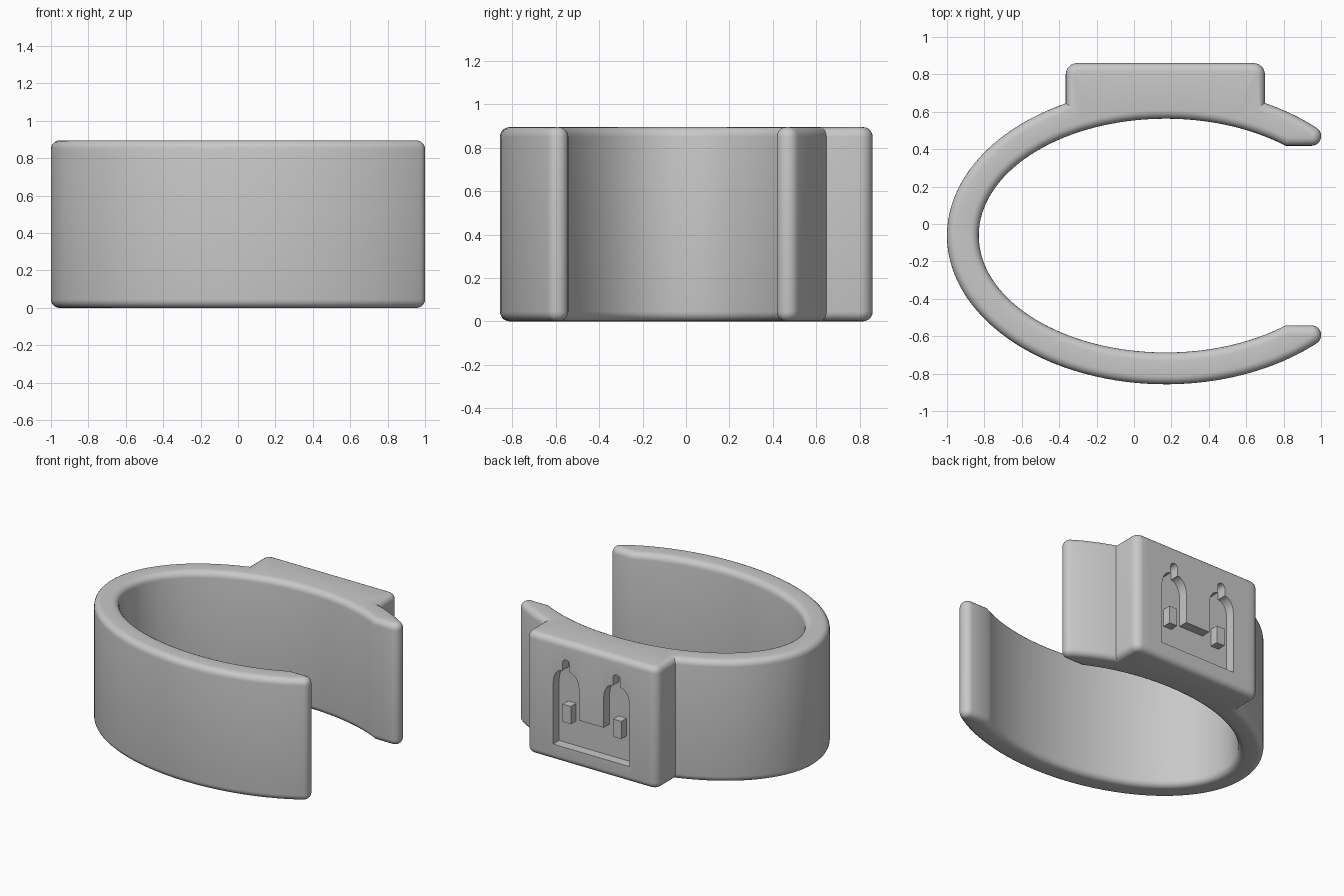
import bpy, bmesh, math
from mathutils import Vector

if "Cube" in bpy.data.objects:
    bpy.data.objects.remove(bpy.data.objects["Cube"])

H, R = 0.895, 0.045          # band height, rim rounding
CX, CY = 0.17, -0.062        # ellipse centre
PAD_L, PAD_R, PAD_Y = -0.365, 0.70, 0.86

grey = bpy.data.materials.new("grey plastic")
grey.diffuse_color = (0.58, 0.58, 0.58, 1)
grey.use_nodes = True
grey.node_tree.nodes["Principled BSDF"].inputs["Base Color"].default_value = grey.diffuse_color


def ellipse(rx, ry, a0, a1, n):
    return [(CX + rx * math.cos(a0 + (a1 - a0) * i / n),
             CY + ry * math.sin(a0 + (a1 - a0) * i / n)) for i in range(n + 1)]


def fillet(before, corner, after, r, n=6):
    """Arc that rounds a corner between two neighbouring points."""
    c = Vector(corner)
    u, v = (Vector(before) - c).normalized(), (Vector(after) - c).normalized()
    half = u.angle(v) / 2
    mid = c + (u + v).normalized() * (r / math.sin(half))
    t = r / math.tan(half)
    s, e = (c + u * t - mid).normalized(), (c + v * t - mid).normalized()
    return [tuple(mid + s.slerp(e, i / n) * r) for i in range(n + 1)]


def inset(pts, d):
    """Offset a counter-clockwise outline inwards."""
    out = []
    for i, p in enumerate(pts):
        p = Vector(p)
        e1 = (p - Vector(pts[i - 1])).normalized()
        e2 = (Vector(pts[(i + 1) % len(pts)]) - p).normalized()
        n1, n2 = Vector((-e1.y, e1.x)), Vector((-e2.y, e2.x))
        out.append(tuple(p + (n1 + n2) * (d / (1 + n1.dot(n2)))))
    return out


def sweep_angle(v):
    return math.atan2(v.co.y - CY, v.co.x - CX) % (2 * math.pi)


def zip_cap(bm, loop, split):
    """Fill a C-shaped cap with triangles between its outer and inner chains."""
    outer, inner = loop[:split], loop[split:][::-1]
    i = j = 0
    while i < len(outer) - 1 or j < len(inner) - 1:
        if j == len(inner) - 1 or (i < len(outer) - 1 and
                                   sweep_angle(outer[i + 1]) <= sweep_angle(inner[j + 1])):
            bm.faces.new((outer[i], outer[i + 1], inner[j]))
            i += 1
        else:
            bm.faces.new((outer[i], inner[j + 1], inner[j]))
            j += 1


def loft(name, rings, split=None):
    bm = bmesh.new()
    loops = [[bm.verts.new(p) for p in ring] for ring in rings]
    n = len(loops[0])
    for a, b in zip(loops, loops[1:]):
        for i in range(n):
            bm.faces.new((a[i], a[(i + 1) % n], b[(i + 1) % n], b[i]))
    for loop in (loops[0], loops[-1]):
        if split:
            zip_cap(bm, loop, split)
        else:
            bm.faces.new(loop)
    bmesh.ops.recalc_face_normals(bm, faces=bm.faces)
    me = bpy.data.meshes.new(name)
    bm.to_mesh(me)
    bm.free()
    ob = bpy.data.objects.new(name, me)
    bpy.context.collection.objects.link(ob)
    me.materials.append(grey)
    return ob


# Band outline: outer ellipse with mounting pad, rounded tips, inner ellipse
RX, RY, IX, IY = 1.17, 0.795, 1.0, 0.625


def outer_angle(x):
    return math.acos((x - CX) / RX)


def outer_y(x):
    return CY + RY * math.sin(outer_angle(x))


a_in = math.acos(0.64)
in_x, in_y = CX + IX * 0.64, IY * math.sin(a_in)
a_tip = outer_angle(0.96)
near = (0.96, 2 * CY - outer_y(0.96))
low_out, low_in = (1.0, 2 * CY - outer_y(1.0)), (1.0, CY - in_y)
tip_outer = fillet(near, low_out, low_in, 0.05)
tip_inner = fillet(low_out, low_in, (in_x, CY - in_y), 0.05)


def flip(pts):
    return [(x, 2 * CY - y) for x, y in reversed(pts)]


base_l, base_r = (PAD_L, outer_y(PAD_L)), (PAD_R, outer_y(PAD_R))
top_l, top_r = (PAD_L, PAD_Y), (PAD_R, PAD_Y)
pad_top = [(PAD_R - 0.06 + (PAD_L - PAD_R + 0.12) * i / 20, PAD_Y) for i in range(1, 20)]

outer_chain = (flip(tip_outer)
               + ellipse(RX, RY, a_tip, outer_angle(PAD_R), 10)
               + fillet(base_r, top_r, top_l, 0.06)
               + pad_top
               + fillet(top_r, top_l, base_l, 0.06)
               + ellipse(RX, RY, outer_angle(PAD_L), 2 * math.pi - a_tip, 80)
               + tip_outer)
inner_chain = tip_inner + ellipse(IX, IY, 2 * math.pi - a_in, a_in, 96) + flip(tip_inner)
outline = outer_chain + inner_chain

# Band body with rounded top and bottom rims
STEPS = 5
rim = [(R * (1 - math.cos(k)), R * (1 - math.sin(k)))
       for k in (math.pi / 2 * i / STEPS for i in range(STEPS + 1))]
levels = [(d, z) for d, z in reversed(rim)] + [(d, H - z) for d, z in rim]
rings = [[(x, y, z) for x, y in (inset(outline, d) if d > 1e-6 else outline)]
         for d, z in levels]
band = loft("band", rings, len(outer_chain))

# Pocket: wide base with two arched arms ending in narrow slots
MID, DEPTH = (PAD_L + PAD_R) / 2, 0.07
ARM, HALF, ARM_W, SLOT = 0.205, 0.31, 0.105, 0.03
Z0, Z_STEP, Z_ARCH, Z_NECK, Z_SLOT = 0.12, 0.35, 0.57, 0.68, 0.735


def arm_side():
    """Right half of one arm, from its shoulder up to the slot top."""
    pts = []
    for i in range(7):
        t = math.pi / 2 * i / 6
        pts.append((SLOT + (ARM_W - SLOT) * math.cos(t),
                    Z_ARCH + (Z_NECK - Z_ARCH) * math.sin(t)))
    for i in range(5):
        t = math.pi / 2 * i / 4
        pts.append((SLOT * math.cos(t), Z_SLOT + SLOT * math.sin(t)))
    return pts


side = arm_side()
arm = side + [(-x, z) for x, z in reversed(side[:-1])]
right_half = [(HALF, Z0)] + [(x + ARM, z) for x, z in arm] + [(ARM - ARM_W, Z_STEP)]
shape = right_half + [(-x, z) for x, z in reversed(right_half)]
pocket = loft("pocket_cutter", [[(MID + x, y, z) for x, z in shape]
                                for y in (PAD_Y - DEPTH, PAD_Y + 0.1)])
pocket.hide_render = True
cut = band.modifiers.new("pocket", 'BOOLEAN')
cut.operation, cut.solver, cut.object = 'DIFFERENCE', 'EXACT', pocket
bpy.context.view_layer.objects.active = band
band.select_set(True)
bpy.ops.object.modifier_apply(modifier=cut.name)
bpy.data.objects.remove(pocket)

bpy.ops.object.select_all(action='DESELECT')
band.select_set(True)
bpy.ops.object.shade_smooth_by_angle(angle=math.radians(30))

# Small square pegs standing inside each arm
for label, s in (("left", -1), ("right", 1)):
    x = MID + s * ARM
    loft(label + "_peg", [[(x + dx, y, z) for dx, z in
                           ((-0.033, 0.3), (0.033, 0.3), (0.033, 0.43), (-0.033, 0.43))]
                          for y in (PAD_Y - DEPTH - 0.01, PAD_Y - 0.008)])
